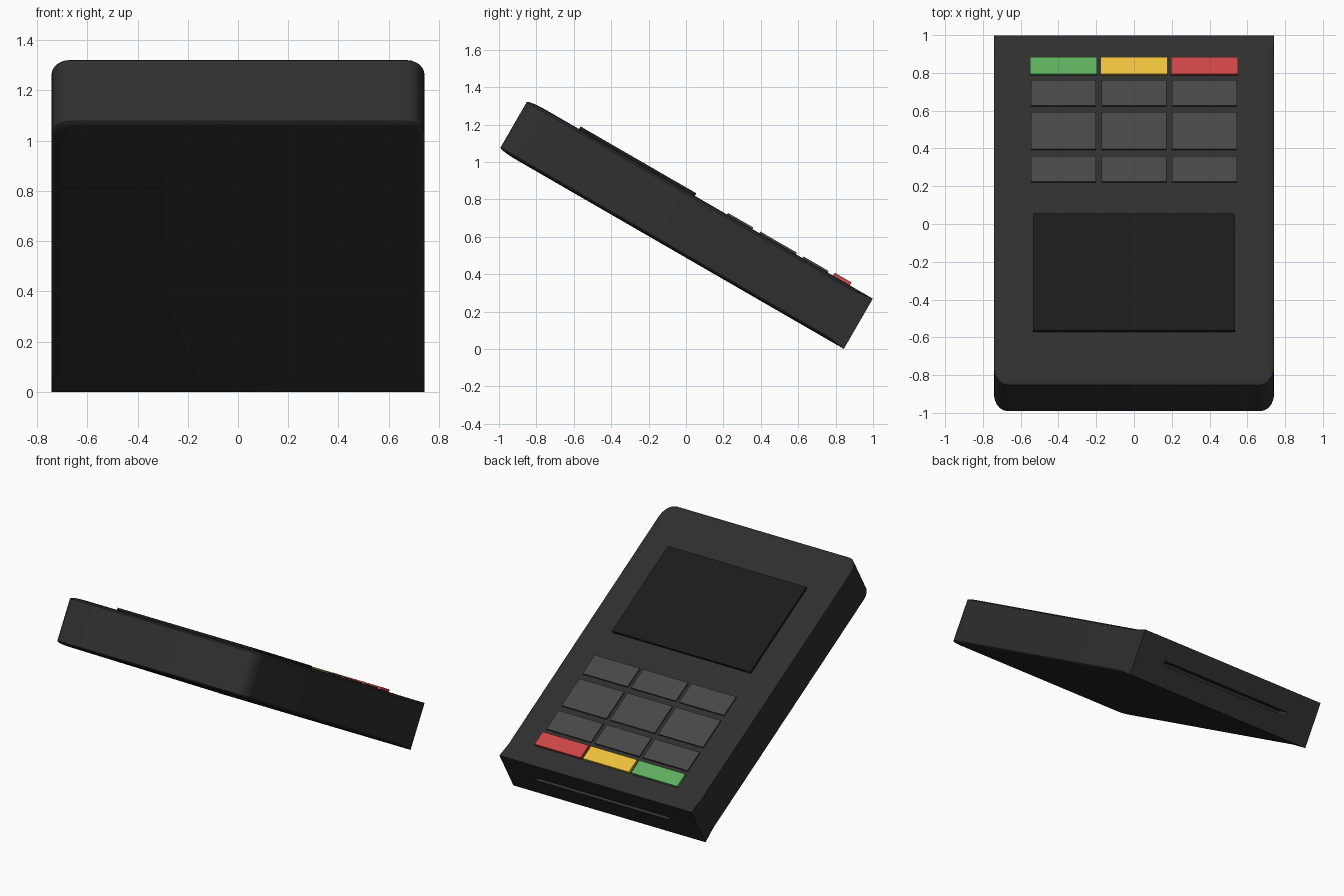
import bpy, bmesh, math
from mathutils import Matrix, Vector

if "Cube" in bpy.data.objects:
    bpy.data.objects.remove(bpy.data.objects["Cube"])

W, L, T = 1.484, 2.128, 0.31
# Everything is built flat (length along y), then tilted 30 degrees
TILT = Matrix.Translation((0, 0, 0.667)) @ Matrix.Rotation(math.radians(-30), 4, 'X')


def material(name, r, g, b):
    m = bpy.data.materials.new(name)
    m.diffuse_color = (r, g, b, 1)
    m.use_nodes = True
    m.node_tree.nodes["Principled BSDF"].inputs["Base Color"].default_value = m.diffuse_color
    return m


CASE = material("case_grey", 0.028, 0.028, 0.028)
GLASS = material("screen_black", 0.011, 0.011, 0.011)
KEY = material("key_grey", 0.062, 0.062, 0.062)
GREEN = material("green", 0.11, 0.42, 0.11)
YELLOW = material("yellow", 0.84, 0.52, 0.045)
RED = material("red", 0.60, 0.06, 0.06)


def finish(bm, name, mat):
    me = bpy.data.meshes.new(name)
    bm.to_mesh(me)
    bm.free()
    ob = bpy.data.objects.new(name, me)
    bpy.context.collection.objects.link(ob)
    ob.matrix_world = TILT
    if mat:
        me.materials.append(mat)
    return ob


def box(name, x, y, z, mat=None):
    bm = bmesh.new()
    bmesh.ops.create_cube(bm, size=1)
    for v in bm.verts:
        v.co = Vector([(r[0] + r[1]) / 2 + c * (r[1] - r[0]) for c, r in zip(v.co, (x, y, z))])
    return finish(bm, name, mat)


# Case: bevelled cube stretched to size, low end flared back to sharp corners
bm = bmesh.new()
bmesh.ops.create_cube(bm, size=1)
bmesh.ops.bevel(bm, geom=bm.edges[:], offset=0.05, segments=5, profile=0.5, affect='EDGES')
for v in bm.verts:
    if v.co.y > 0.451:
        v.co = Vector((math.copysign(0.5, v.co.x), 0.5, math.copysign(0.5, v.co.z)))
bmesh.ops.remove_doubles(bm, verts=bm.verts[:], dist=1e-4)
bmesh.ops.scale(bm, vec=(W, L, T), verts=bm.verts[:])
bmesh.ops.recalc_face_normals(bm, faces=bm.faces[:])
case = finish(bm, "case", CASE)

# Card slot cut into the low end
cutter = box("slot_cutter", (-0.515, 0.515), (L / 2 - 0.1, L / 2 + 0.1), (-0.015, 0.015))
mod = case.modifiers.new("slot", 'BOOLEAN')
mod.operation = 'DIFFERENCE'
mod.solver = 'EXACT'
mod.object = cutter
bpy.context.view_layer.objects.active = case
case.select_set(True)
bpy.ops.object.modifier_apply(modifier="slot")
bpy.data.objects.remove(cutter)
bpy.ops.object.shade_smooth_by_angle(angle=math.radians(30))

# Screen
box("screen", (-0.535, 0.535), (-0.75, -0.035), (0.14, 0.171), GLASS)

# Number keys in three rows, then the coloured function keys
columns = (-0.373, 0, 0.373)
for r, span in enumerate([(0.164, 0.32), (0.363, 0.589), (0.63, 0.785)]):
    for c, x in enumerate(columns):
        box(f"key_{r}_{c}", (x - 0.173, x + 0.173), span, (0.14, 0.165), KEY)
for name, x, mat in zip(("green_key", "yellow_key", "red_key"), columns, (GREEN, YELLOW, RED)):
    box(name, (x - 0.178, x + 0.178), (0.818, 0.922), (0.14, 0.173), mat)
